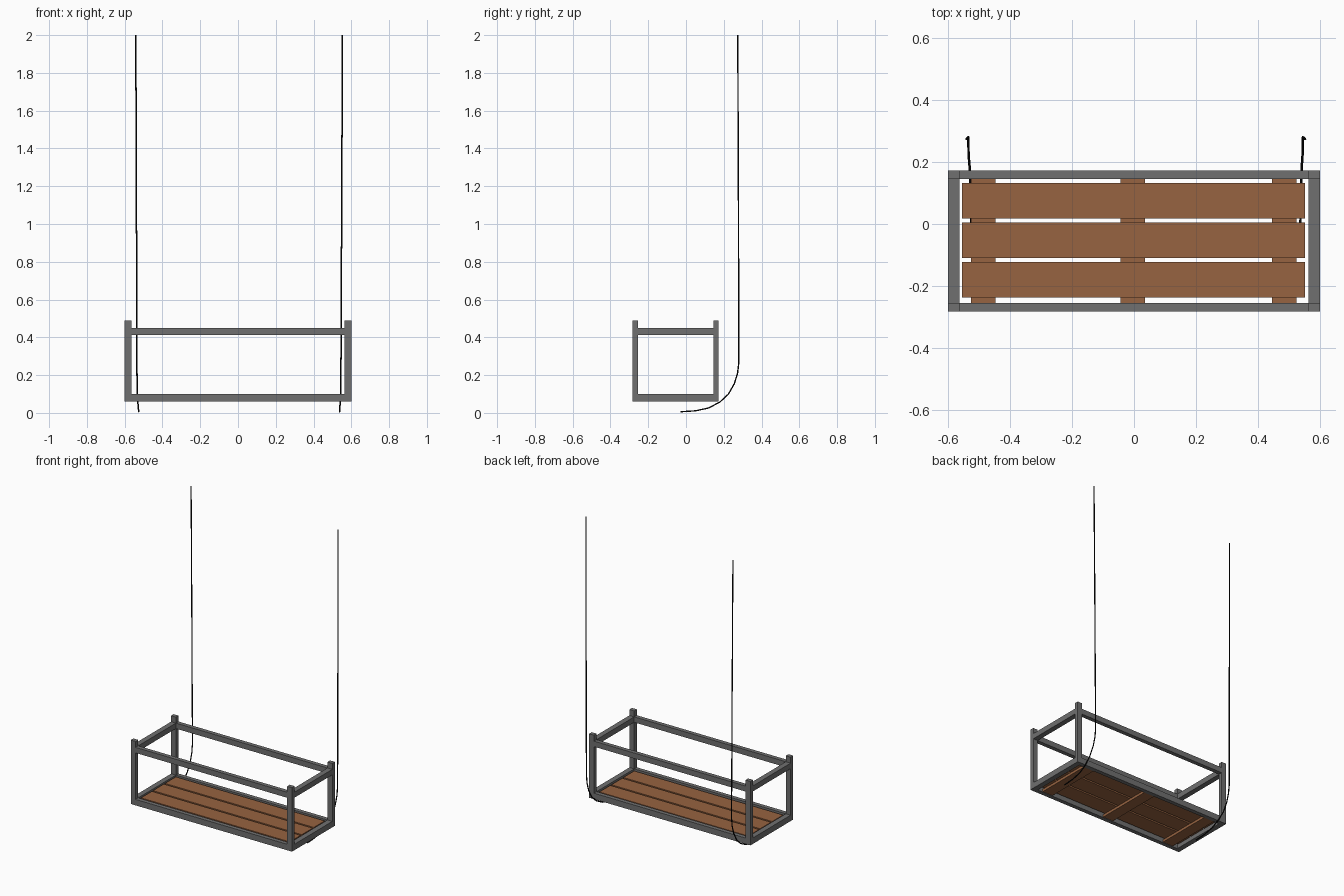
import bpy

old = bpy.data.objects.get("Cube")
if old:
    bpy.data.objects.remove(old, do_unlink=True)


def material(name, rgb):
    m = bpy.data.materials.new(name)
    m.use_nodes = True
    m.diffuse_color = (*rgb, 1)
    m.node_tree.nodes["Principled BSDF"].inputs["Base Color"].default_value = (*rgb, 1)
    return m


GREY = material("grey_steel", (0.16, 0.16, 0.16))
WOOD = material("brown_wood", (0.31, 0.125, 0.052))
BLACK = material("black_rope", (0.004, 0.004, 0.004))


def box(name, x, y, z, mat):
    """Box from (low, high) ranges on each axis."""
    bpy.ops.mesh.primitive_cube_add(
        size=1, location=[(a + b) / 2 for a, b in (x, y, z)])
    ob = bpy.context.object
    ob.name = name
    ob.scale = [b - a for a, b in (x, y, z)]
    bpy.ops.object.transform_apply(location=False, rotation=False, scale=True)
    ob.data.materials.append(mat)
    return ob


# Frame dimensions
X, FRONT, BACK = 0.6, -0.283, 0.173
WX, WY = 0.036, 0.028
LOW, HIGH, TOP = (0.06, 0.1), (0.413, 0.45), 0.49
sides = {"right": (-X, WX - X), "left": (X - WX, X)}
ends = {"front": (FRONT, FRONT + WY), "back": (BACK - WY, BACK)}
inner_x = (WX - X, X - WX)
inner_y = (FRONT + WY, BACK - WY)

# Corner posts
for s, xr in sides.items():
    for e, yr in ends.items():
        box(f"{e}_{s}_post", xr, yr, (LOW[0], TOP), GREY)

# Lower and upper rails between the posts
for level, zr in (("lower", LOW), ("upper", HIGH)):
    for e, yr in ends.items():
        box(f"{level}_{e}_rail", inner_x, yr, zr, GREY)
    for s, xr in sides.items():
        box(f"{level}_{s}_rail", xr, inner_y, zr, GREY)

# Floor slats resting on cross battens
for i in range(3):
    y = -0.238 + i * 0.1275
    box(f"floor_slat_{i + 1}", (-0.555, 0.552), (y, y + 0.115), (0.08, 0.096), WOOD)
for i, x in enumerate((-0.487, -0.004, 0.485)):
    box(f"cross_batten_{i + 1}", (x - 0.039, x + 0.039), inner_y, (0.063, 0.08), WOOD)

# Hanging ropes: run under the floor, curve up behind the back, rise straight
profile = [(-0.028, 0.006), (0.05, 0.011), (0.12, 0.026), (0.18, 0.058),
           (0.225, 0.1), (0.256, 0.155), (0.273, 0.21), (0.28, 0.27),
           (0.279, 0.6), (0.277, 1.3), (0.274, 2)]
for s, x0, x1, x2 in (("right", -0.525, -0.534, -0.541),
                      ("left", 0.537, 0.544, 0.553)):
    curve = bpy.data.curves.new(f"{s}_rope", "CURVE")
    curve.dimensions = "3D"
    curve.bevel_depth = 0.004
    curve.bevel_resolution = 1
    curve.use_fill_caps = True
    path = curve.splines.new("POLY")
    path.points.add(len(profile) - 1)
    for p, (y, z) in zip(path.points, profile):
        bend = min(z / 0.1, 1)
        x = x0 + (x1 - x0) * bend + (x2 - x1) * z / 2
        p.co = (x, y, z, 1)
    path.use_smooth = True
    curve.materials.append(BLACK)
    rope = bpy.data.objects.new(f"{s}_rope", curve)
    bpy.context.collection.objects.link(rope)
